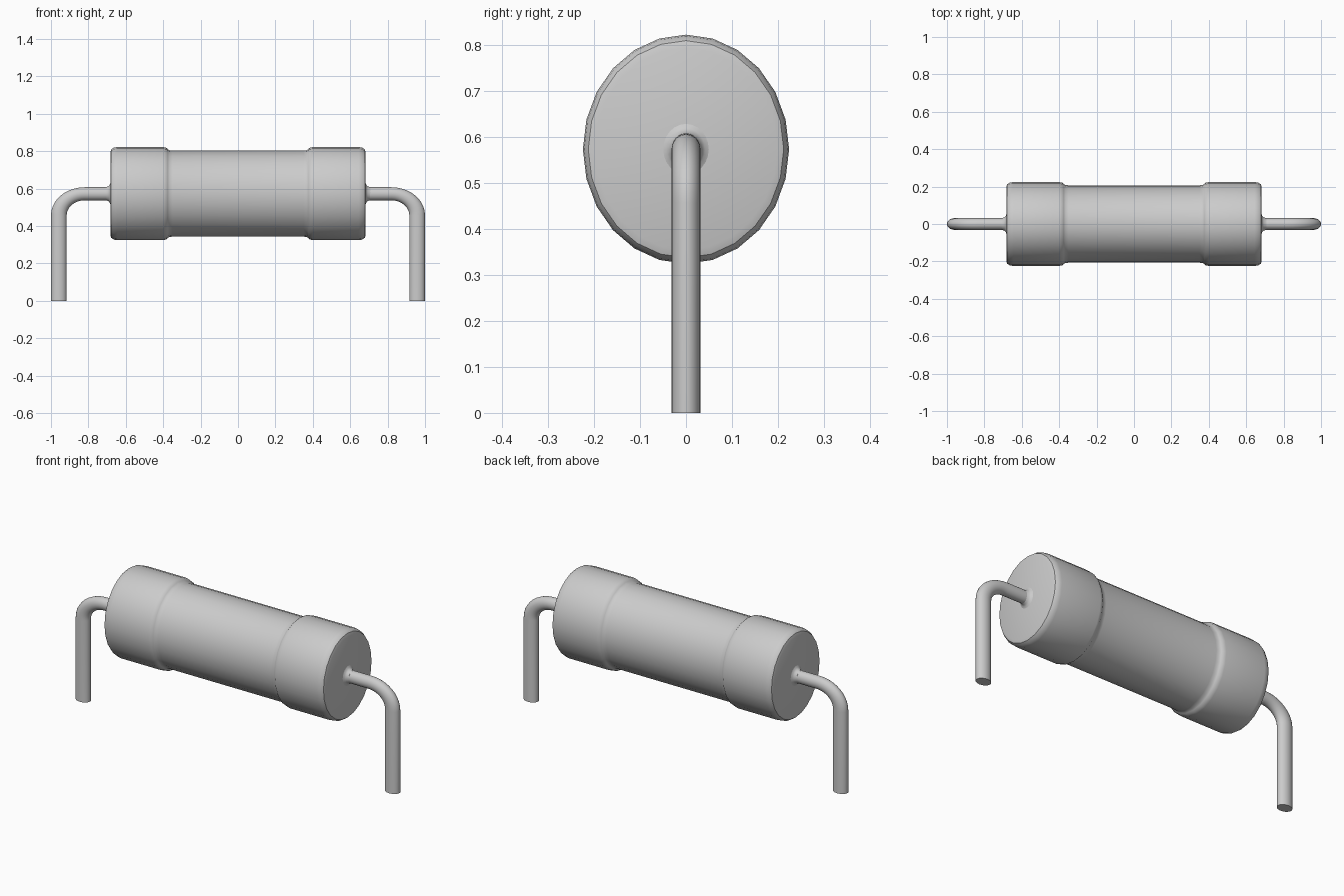
import bpy, bmesh
from math import sin, cos, pi, radians
from mathutils import Vector

old = bpy.data.objects.get("Cube")
if old:
    bpy.data.objects.remove(old)

grey = bpy.data.materials.new("plain grey")
grey.use_nodes = True
colour = (0.6, 0.6, 0.6, 1)
grey.diffuse_color = colour
grey.node_tree.nodes["Principled BSDF"].inputs["Base Color"].default_value = colour

AXIS_Z = 0.573
DEPTH = 0.9      # the whole part is slightly flattened front to back
STRETCH = 1.2    # and the wires are stretched lengthwise


def skin(name, rings, sharp=35):
    """Join equal rings of points into a closed tube with flat ends."""
    bm = bmesh.new()
    loops = [[bm.verts.new(p) for p in ring] for ring in rings]
    n = len(loops[0])
    for a, b in zip(loops, loops[1:]):
        for i in range(n):
            j = (i + 1) % n
            bm.faces.new((a[i], a[j], b[j], b[i]))
    bm.faces.new(loops[0])
    bm.faces.new(loops[-1])
    bmesh.ops.recalc_face_normals(bm, faces=bm.faces)
    mesh = bpy.data.meshes.new(name)
    bm.to_mesh(mesh)
    bm.free()
    mesh.materials.append(grey)
    obj = bpy.data.objects.new(name, mesh)
    bpy.context.collection.objects.link(obj)
    bpy.ops.object.select_all(action="DESELECT")
    obj.select_set(True)
    bpy.context.view_layer.objects.active = obj
    bpy.ops.object.shade_smooth_by_angle(angle=radians(sharp))
    return obj


def ring(x, r, sides=24):
    """Upright oval ring around the long axis."""
    return [Vector((x, DEPTH * r * sin(2 * pi * i / sides),
                    AXIS_Z + r * cos(2 * pi * i / sides))) for i in range(sides)]


# Body: narrow barrel with a rounded, wider cap at each end
half = [(0.35, 0.23), (0.367, 0.232), (0.376, 0.238), (0.383, 0.245), (0.4, 0.249),
        (0.645, 0.249), (0.664, 0.246), (0.678, 0.236), (0.683, 0.22)]
profile = [(-x, r) for x, r in reversed(half)] + half
skin("body", [ring(x, r) for x, r in profile])

# Wires: straight out of the cap, rounded bend, straight down
WIRE, BEND, SIDES = 0.035, 0.115, 20
for name, side in (("left", 1), ("right", -1)):
    corner_x, corner_z = 0.958 - BEND * STRETCH, AXIS_Z - 0.001 - BEND
    path = [(0.66, corner_z + BEND, 0)]
    path += [(corner_x + STRETCH * BEND * sin(a), corner_z + BEND * cos(a), a)
             for a in (k * pi / 20 for k in range(11))]
    path.append((0.958, 0, pi / 2))
    rings = []
    for x, z, a in path:
        rings.append([Vector((side * (x + STRETCH * WIRE * cos(t) * sin(a)),
                              DEPTH * WIRE * sin(t),
                              z + WIRE * cos(t) * cos(a)))
                      for t in (2 * pi * k / SIDES for k in range(SIDES))])
    skin(name + "_wire", rings)

    # Small flared fillet where the wire leaves the cap
    flare = [(0.675, 0.056), (0.683, 0.055), (0.687, 0.046), (0.694, 0.039), (0.708, 0.0345)]
    skin(name + "_wire_fillet", [ring(side * x, r) for x, r in flare], 50)
